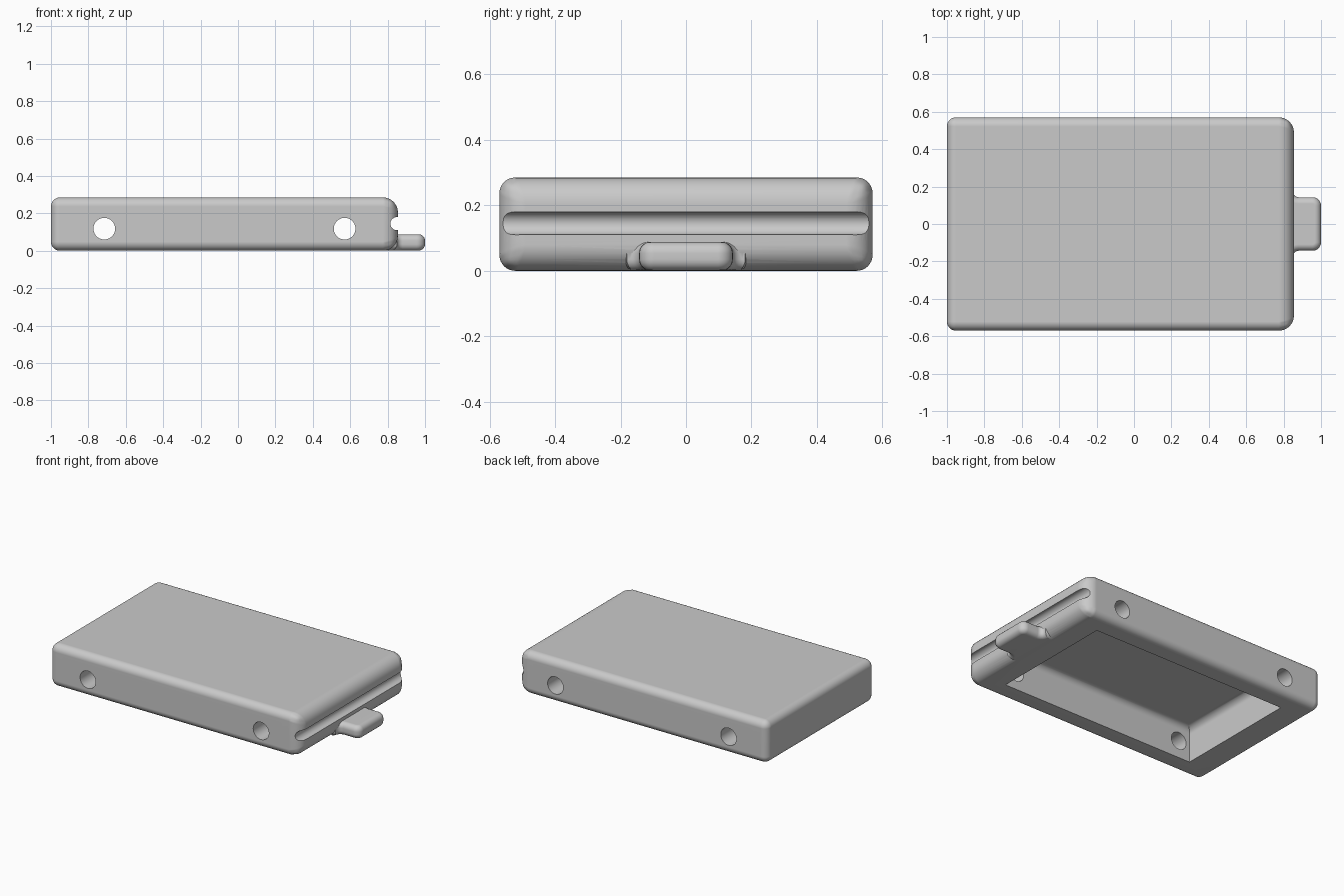
import bpy
import bmesh
from math import cos, sin, pi, radians
from mathutils import Matrix, Vector

if "Cube" in bpy.data.objects:
    bpy.data.objects.remove(bpy.data.objects["Cube"])

grey = bpy.data.materials.new("plain grey")
grey.use_nodes = True
colour = (0.59, 0.59, 0.59, 1)
grey.diffuse_color = colour
grey.node_tree.nodes["Principled BSDF"].inputs["Base Color"].default_value = colour

RIGHT, LEFT = -1.0, 0.855      # case ends along x
HALF_Y, HEIGHT = 0.57, 0.285


def to_object(name, bm):
    bmesh.ops.recalc_face_normals(bm, faces=bm.faces)
    mesh = bpy.data.meshes.new(name)
    bm.to_mesh(mesh)
    bm.free()
    mesh.materials.append(grey)
    obj = bpy.data.objects.new(name, mesh)
    bpy.context.collection.objects.link(obj)
    return obj


def box_mesh(low, high):
    bm = bmesh.new()
    low, high = Vector(low), Vector(high)
    size = Matrix.Diagonal((*(high - low), 1))
    bmesh.ops.create_cube(bm, size=1, matrix=Matrix.Translation((low + high) / 2) @ size)
    return bm


def rod(name, x, z, radius, length):
    """Cylinder lying along y, used as a cutter."""
    bm = bmesh.new()
    place = Matrix.Translation((x, 0, z)) @ Matrix.Rotation(pi / 2, 4, "X")
    bmesh.ops.create_cone(bm, cap_ends=True, segments=40, radius1=radius,
                          radius2=radius, depth=length, matrix=place)
    return to_object(name, bm)


def arc(cx, cy, r, start, end, steps=6):
    angles = [radians(start + (end - start) * i / steps) for i in range(steps + 1)]
    return [(cx + r * cos(a), cy + r * sin(a)) for a in angles]


def apply(obj, modifier):
    bpy.context.view_layer.objects.active = obj
    bpy.ops.object.modifier_apply(modifier=modifier.name)


def combine(obj, other, operation):
    mod = obj.modifiers.new(operation, "BOOLEAN")
    mod.operation, mod.object, mod.solver = operation, other, "EXACT"
    apply(obj, mod)
    bpy.data.objects.remove(other)


# Case: rounded box with a larger radius around the left end
bm = box_mesh((RIGHT, -HALF_Y, 0), (LEFT, HALF_Y, HEIGHT))
weight = bm.edges.layers.float.new("bevel_weight_edge")
for e in bm.edges:
    e[weight] = 1.0 if all(v.co.x > 0 for v in e.verts) else 0.6
case = to_object("case", bm)
bevel = case.modifiers.new("rounding", "BEVEL")
bevel.limit_method, bevel.width, bevel.segments = "WEIGHT", 0.08, 8
apply(case, bevel)

# Tab: rounded tongue flaring out where it meets the case, flush underneath
half, tip, r, flare = 0.143, 1.0, 0.045, 0.03
side = [(0.765, half + 2 * flare)]
side += arc(LEFT + flare - 0.005, half + flare, flare, 165, 270)
side += arc(tip - r, half - r, r, 90, 0)
outline = side + [(x, -y) for x, y in reversed(side)]
bm = bmesh.new()
base = bm.faces.new([bm.verts.new((x, y, 0.001)) for x, y in outline])
grown = bmesh.ops.extrude_face_region(bm, geom=[base])["geom"]
for v in grown:
    if isinstance(v, bmesh.types.BMVert):
        v.co.z = 0.088
# round the rims, leaving the end buried in the case square
rims = [e for e in bm.edges if abs(e.verts[0].co.z - e.verts[1].co.z) < 1e-5
        and any(v.co.x > 0.77 for v in e.verts)]
bmesh.ops.bevel(bm, geom=rims, offset=0.034, segments=5, profile=0.5, affect="EDGES")
combine(case, to_object("tab", bm), "UNION")

# Cavity open at the bottom, softened where the walls meet the ceiling
bm = box_mesh((-0.8, -0.43, -0.1), (0.655, 0.43, 0.235))
top = [e for e in bm.edges if all(v.co.z > 0.2 for v in e.verts)]
bmesh.ops.bevel(bm, geom=top, offset=0.045, segments=6, profile=0.5, affect="EDGES")
combine(case, to_object("cavity", bm), "DIFFERENCE")

# Groove across the left end and two cross holes through both long walls
combine(case, rod("groove", 0.85, 0.145, 0.035, 2), "DIFFERENCE")
for x in (-0.715, 0.57):
    combine(case, rod("cross_hole", x, 0.118, 0.058, 2), "DIFFERENCE")

# Smooth rounding with crisp cut edges
bpy.ops.object.select_all(action="DESELECT")
case.select_set(True)
bpy.context.view_layer.objects.active = case
bpy.ops.object.shade_smooth_by_angle(angle=radians(30))
normals = case.modifiers.new("flat panels", "WEIGHTED_NORMAL")
normals.keep_sharp = True
